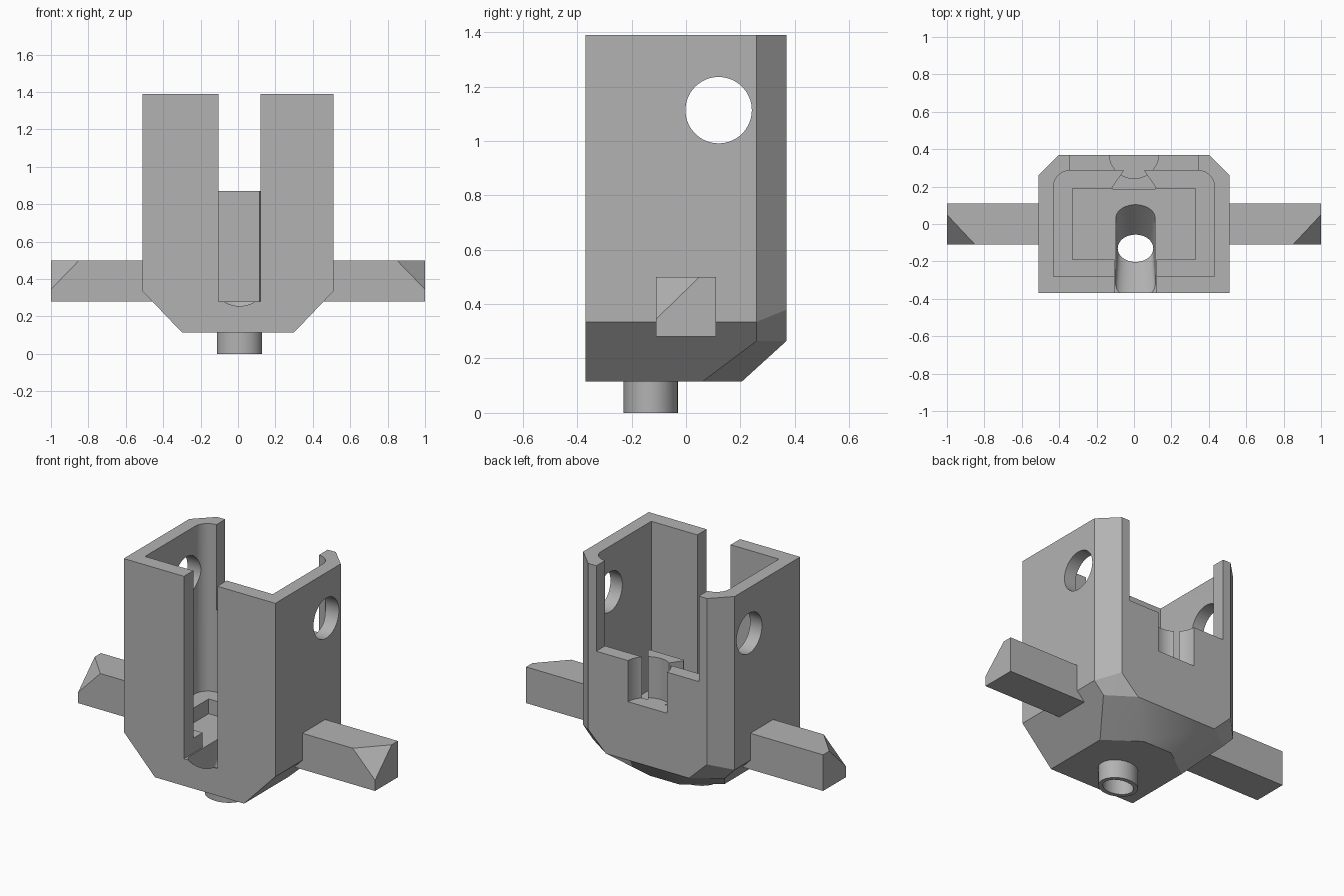
import bpy, bmesh
from math import pi, sin, cos

cube = bpy.data.objects.get("Cube")
if cube:
    bpy.data.objects.remove(cube)

grey = bpy.data.materials.new("plain_grey")
grey.use_nodes = True
COLOR = (0.45, 0.45, 0.45, 1)
grey.diffuse_color = COLOR
grey.node_tree.nodes["Principled BSDF"].inputs["Base Color"].default_value = COLOR


def hull(name, points):
    """Convex solid around a set of points."""
    bm = bmesh.new()
    verts = [bm.verts.new(p) for p in points]
    out = bmesh.ops.convex_hull(bm, input=verts)
    loose = [v for v in set(out["geom_interior"] + out["geom_unused"])
             if isinstance(v, bmesh.types.BMVert)]
    bmesh.ops.delete(bm, geom=loose, context='VERTS')
    bmesh.ops.dissolve_limit(bm, angle_limit=0.01, verts=bm.verts[:], edges=bm.edges[:])
    bmesh.ops.recalc_face_normals(bm, faces=bm.faces[:])
    mesh = bpy.data.meshes.new(name)
    bm.to_mesh(mesh)
    bm.free()
    mesh.materials.append(grey)
    obj = bpy.data.objects.new(name, mesh)
    bpy.context.collection.objects.link(obj)
    return obj


def prism(name, outline, z0, z1):
    return hull(name, [(x, y, z) for z in (z0, z1) for x, y in outline])


def box(name, x0, x1, y0, y1, z0, z1):
    return prism(name, [(x0, y0), (x1, y0), (x1, y1), (x0, y1)], z0, z1)


def ellipse(cx, cy, rx, ry, start=0, sweep=2 * pi, n=64):
    return [(cx + rx * cos(start + sweep * i / n), cy + ry * sin(start + sweep * i / n))
            for i in range(n + 1 if sweep < 6 else n)]


def mirror(points):
    return points + [(-p[0], *p[1:]) for p in points]


def combine(target, other, operation):
    mod = target.modifiers.new("combine", 'BOOLEAN')
    mod.object, mod.operation, mod.solver = other, operation, 'EXACT'
    bpy.context.view_layer.objects.active = target
    bpy.ops.object.modifier_apply(modifier=mod.name)
    bpy.data.objects.remove(other)


# Housing: tall block with bevelled back corners and a tapered underside
body = hull("housing", mirror([
    (.51, -.37, 1.39), (.51, .26, 1.39), (.4, .37, 1.39),
    (.51, -.37, .335), (.51, .26, .335), (.4, .37, .38),
    (.443, .26, .265), (.28, .37, .265),
    (.3, -.37, .115), (.3, .06, .115), (.1, .205, .115)]))

# Main cavity with rounded rear corners, and the smaller pocket in its floor
R = .085
rear = ellipse(.43 - R, .285 - R, R, R, 0, pi / 2, 12)
combine(body, prism("cavity", mirror(rear + [(.43, -.28)]), .37, 1.5), 'DIFFERENCE')
combine(body, box("pocket", -.33, .33, -.19, .19, .28, .5), 'DIFFERENCE')

# Front slot and rear opening
combine(body, box("front_slot", -.105, .12, -.5, -.1, .28, 1.5), 'DIFFERENCE')
combine(body, box("rear_opening", -.345, .345, .2, .5, .87, 1.5), 'DIFFERENCE')

# Flared rib inside the rear wall, with a round notch behind it
rib = mirror([(.115, .185), (.12, .195), (.05, .295)])
combine(body, prism("rib", rib, .25, .87), 'UNION')
combine(body, prism("rear_notch", ellipse(0, .375, .132, .132), .62, 1.0), 'DIFFERENCE')

# Round hole through both side walls
ring = ellipse(.12, 1.113, .122, .122)
combine(body, hull("side_hole", [(x, y, z) for x in (-.7, .7) for y, z in ring]), 'DIFFERENCE')

# Hollow peg below, opening into a long funnel in the floor
CX, CY = .008, -.13
combine(body, prism("peg", ellipse(CX, CY, .12, .1), 0, .16), 'UNION')
combine(body, prism("peg_hole", ellipse(CX, CY, .095, .073), -.1, .14), 'DIFFERENCE')
mouth = [(x, y + (.165 if y > CY else -.2)) for x, y in ellipse(CX, CY, .106, .073)]
throat = ellipse(CX, CY, .0951, .0731)
combine(body, hull("funnel", [(x, y, .11) for x, y in throat]
                   + [(x, y, .285) for x, y in mouth]), 'DIFFERENCE')

# Side arms with the front upper tip cut off
arms = []
for name, s in (("left_arm", 1), ("right_arm", -1)):
    corners = [(x, y, z) for x in (.445, 1) for y in (-.11, .11) for z in (.28, .5)
               if (x, y, z) != (1, -.11, .5)]
    corners += [(1, -.11, .345), (1, .05, .5), (.85, -.11, .5)]
    arms.append(hull(name, [(s * x, y, z) for x, y, z in corners]))

# Smooth round walls, sharp edges elsewhere
for obj in bpy.context.selected_objects:
    obj.select_set(False)
body.select_set(True)
bpy.context.view_layer.objects.active = body
bpy.ops.object.shade_smooth_by_angle(angle=0.4)
